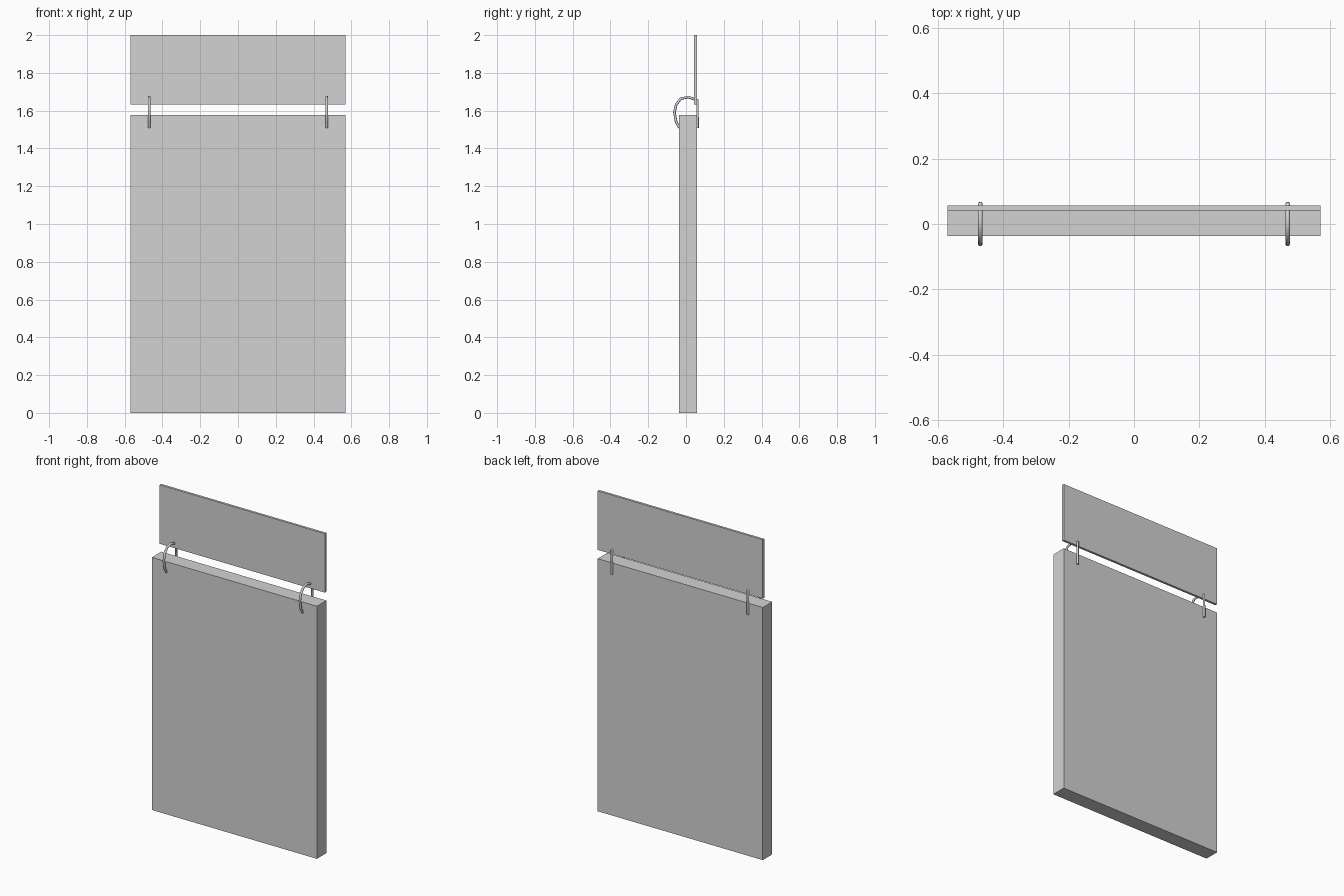
import bpy

# Remove the default cube
cube = bpy.data.objects.get("Cube")
if cube:
    bpy.data.objects.remove(cube, do_unlink=True)


def make_material(name, value):
    mat = bpy.data.materials.new(name)
    mat.use_nodes = True
    color = (value, value, value, 1)
    mat.diffuse_color = color
    mat.node_tree.nodes["Principled BSDF"].inputs["Base Color"].default_value = color
    return mat


grey = make_material("light grey", 0.65)


def box(name, low, high):
    center = [(a + b) / 2 for a, b in zip(low, high)]
    bpy.ops.mesh.primitive_cube_add(size=1, location=center)
    obj = bpy.context.object
    obj.name = name
    obj.scale = [b - a for a, b in zip(low, high)]
    bpy.ops.object.transform_apply(location=False, rotation=False, scale=True)
    obj.data.materials.append(grey)


# Thick lower panel and thin upper board
box("lower_panel", (-0.57, -0.036, 0), (0.57, 0.057, 1.577))
box("upper_board", (-0.57, 0.042, 1.632), (0.57, 0.057, 2))

# Side profile of a wire hook: y, z
HOOK_PATH = [(-0.035, 1.51), (-0.052, 1.54), (-0.061, 1.59), (-0.052, 1.633),
             (-0.028, 1.663), (0.01, 1.672), (0.038, 1.663),
             (0.061, 1.655), (0.061, 1.508)]


def hook(name, x):
    curve = bpy.data.curves.new(name, "CURVE")
    curve.dimensions = "3D"
    curve.bevel_depth = 0.007
    curve.bevel_resolution = 2
    curve.use_fill_caps = True
    spline = curve.splines.new("POLY")
    spline.points.add(len(HOOK_PATH) - 1)
    for point, (y, z) in zip(spline.points, HOOK_PATH):
        point.co = (x, y, z, 1)
    obj = bpy.data.objects.new(name, curve)
    bpy.context.collection.objects.link(obj)
    curve.materials.append(grey)
    # Turn the wire into a mesh with smooth sides
    bpy.ops.object.select_all(action="DESELECT")
    obj.select_set(True)
    bpy.context.view_layer.objects.active = obj
    bpy.ops.object.convert(target="MESH")
    bpy.ops.object.shade_smooth_by_angle(angle=1.1)


# Pair of hooks joining the panel and the board
hook("left_hook", 0.47)
hook("right_hook", -0.47)
